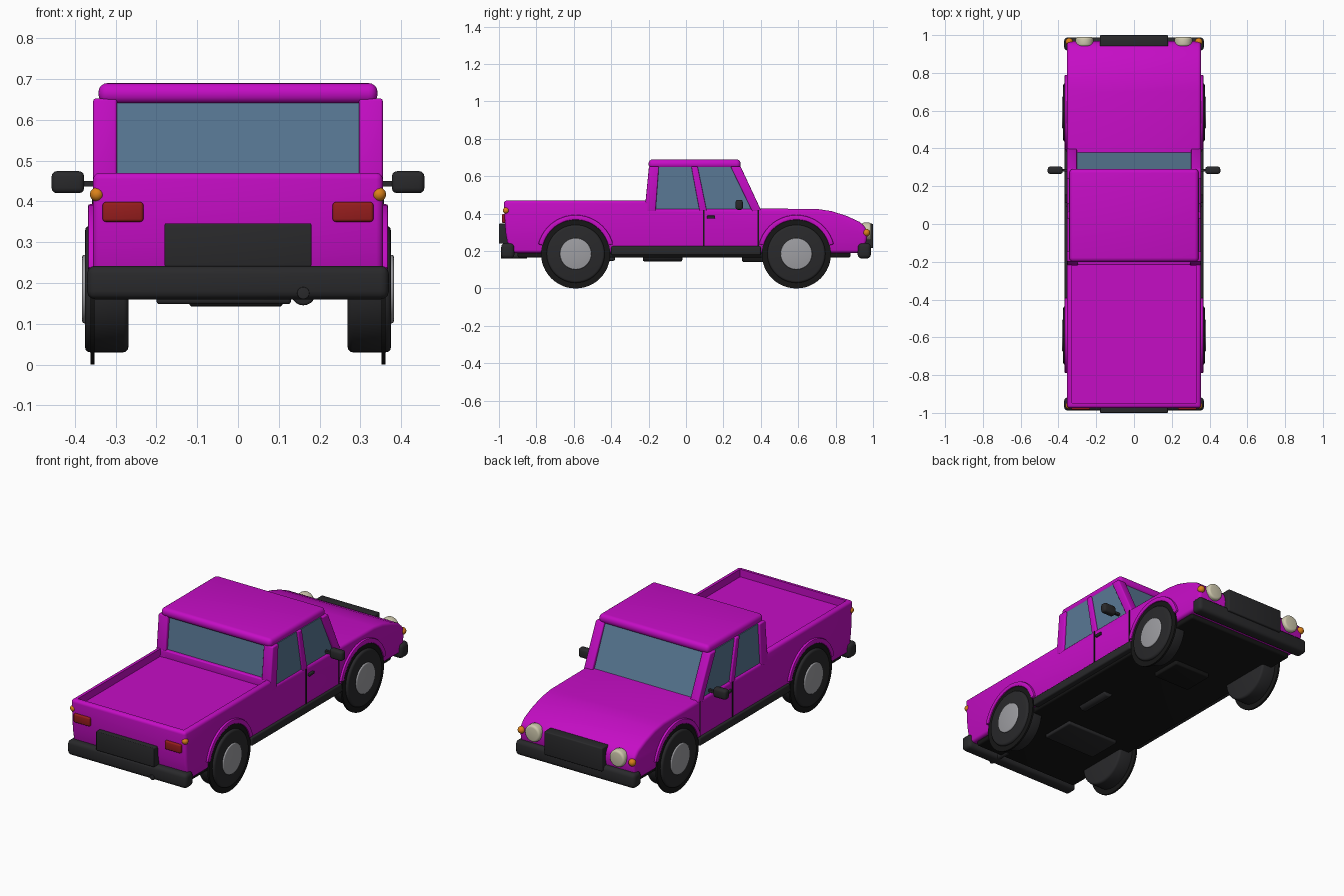
import bpy, bmesh, math
from mathutils import Matrix, Vector

if "Cube" in bpy.data.objects:
    bpy.data.objects.remove(bpy.data.objects["Cube"])


def material(name, rgb):
    m = bpy.data.materials.new(name)
    m.diffuse_color = (*rgb, 1)
    m.use_nodes = True
    m.node_tree.nodes["Principled BSDF"].inputs["Base Color"].default_value = m.diffuse_color
    return m


PAINT = material("paint", (0.56, 0.004, 0.56))
GLASS = material("glass", (0.10, 0.19, 0.30))
DARK = material("dark_trim", (0.022, 0.022, 0.024))
BLACK = material("black", (0.008, 0.008, 0.008))
RED = material("red_lens", (0.30, 0.012, 0.012))
AMBER = material("amber_lens", (0.70, 0.22, 0.01))
CREAM = material("lamp_lens", (0.62, 0.58, 0.42))
METAL = material("hub_metal", (0.34, 0.34, 0.36))


def finish(name, bm, mat, bevel=0.0, segs=3):
    """Round the sharp edges, shade smooth and link the object."""
    bmesh.ops.recalc_face_normals(bm, faces=bm.faces[:])
    if bevel:
        sharp = [e for e in bm.edges if len(e.link_faces) == 2
                 and e.calc_face_angle(0) > math.radians(32)]
        bmesh.ops.bevel(bm, geom=sharp, offset=bevel, segments=segs,
                        profile=0.5, affect='EDGES', clamp_overlap=True)
    me = bpy.data.meshes.new(name)
    bm.to_mesh(me)
    bm.free()
    me.materials.append(mat)
    ob = bpy.data.objects.new(name, me)
    bpy.context.collection.objects.link(ob)
    smooth(ob)
    return ob


def smooth(ob):
    bpy.ops.object.select_all(action='DESELECT')
    ob.select_set(True)
    bpy.context.view_layer.objects.active = ob
    bpy.ops.object.shade_smooth_by_angle(angle=math.radians(35))


def prism(name, pts, x0, x1, mat, bevel=0.0, segs=3):
    """Extrude a side (y, z) profile from x0 to x1."""
    bm = bmesh.new()
    f = bm.faces.new([bm.verts.new((x0, y, z)) for y, z in pts])
    ext = bmesh.ops.extrude_face_region(bm, geom=[f])["geom"]
    bmesh.ops.translate(bm, vec=(x1 - x0, 0, 0),
                        verts=[v for v in ext if isinstance(v, bmesh.types.BMVert)])
    return finish(name, bm, mat, bevel, segs)


def box(name, x, y, z, mat, bevel=0.0, segs=3):
    return prism(name, [(y[0], z[0]), (y[1], z[0]), (y[1], z[1]), (y[0], z[1])],
                 x[0], x[1], mat, bevel, segs)


def rod(name, center, r, length, axis, mat, bevel=0.0, n=40):
    bm = bmesh.new()
    rot = Vector((0, 0, 1)).rotation_difference(Vector(axis)).to_matrix().to_4x4()
    bmesh.ops.create_cone(bm, cap_ends=True, segments=n, radius1=r, radius2=r,
                          depth=length, matrix=Matrix.Translation(center) @ rot)
    return finish(name, bm, mat, bevel)


def ball(name, center, r, mat):
    bm = bmesh.new()
    bmesh.ops.create_uvsphere(bm, u_segments=20, v_segments=12, radius=r,
                              matrix=Matrix.Translation(center))
    return finish(name, bm, mat)


# Body shell with sloping hood, then the load bed is cut out
body = prism("body", [(-0.945, 0.19), (-0.965, 0.30), (-0.975, 0.47), (-0.19, 0.47),
                      (-0.19, 0.425), (0.40, 0.427), (0.70, 0.425), (0.78, 0.413),
                      (0.86, 0.387), (0.93, 0.355), (0.962, 0.325), (0.97, 0.28),
                      (0.95, 0.19)], -0.355, 0.355, PAINT, 0.016)
cutter = box("bed_cutter", (-0.328, 0.328), (-0.948, -0.12), (0.428, 0.60), PAINT)
cutter.hide_render = True
mod = body.modifiers.new("bed", 'BOOLEAN')
mod.operation = 'DIFFERENCE'
mod.solver = 'EXACT'
mod.object = cutter
bpy.context.view_layer.objects.active = body
bpy.ops.object.modifier_apply(modifier="bed")
bpy.data.objects.remove(cutter)
smooth(body)

# Cab: glass core, roof, rear sill
prism("cab_glass", [(-0.205, 0.41), (0.385, 0.41), (0.280, 0.65), (-0.180, 0.65)],
      -0.343, 0.343, GLASS)
box("roof", (-0.342, 0.342), (-0.20, 0.292), (0.640, 0.690), PAINT, 0.022, 4)
box("cab_rear_sill", (-0.34, 0.34), (-0.218, -0.17), (0.41, 0.468), PAINT, 0.006)

# Underside
box("underbody", (-0.335, 0.335), (-0.90, 0.88), (0.165, 0.24), BLACK, 0.01)
box("fuel_tank", (-0.20, 0.13), (-0.58, -0.38), (0.148, 0.18), DARK, 0.008)
box("oil_pan", (-0.12, 0.11), (0.30, 0.48), (0.142, 0.18), BLACK, 0.008)
rod("muffler", (0.16, -0.125, 0.175), 0.03, 0.21, (0, 1, 0), DARK, 0.006, 20)
rod("exhaust_pipe", (0.16, -0.92, 0.175), 0.015, 0.14, (0, 1, 0), DARK, 0.002, 20)

# Bumpers, tailgate panel and grille
box("rear_bumper", (-0.37, 0.37), (-0.988, -0.918), (0.16, 0.242), DARK, 0.02)
box("front_bumper", (-0.37, 0.37), (0.918, 0.988), (0.16, 0.242), DARK, 0.02)
box("tail_panel", (-0.18, 0.18), (-1.0, -0.95), (0.24, 0.346), DARK, 0.004)
box("grille", (-0.18, 0.18), (0.94, 1.0), (0.215, 0.346), DARK, 0.006)

for s, side in ((-1, "left"), (1, "right")):
    # Window pillars
    prism(f"rear_pillar_{side}", [(-0.222, 0.41), (-0.163, 0.41), (-0.145, 0.652),
                                  (-0.198, 0.652)], s * 0.297, s * 0.355, PAINT, 0.006)
    prism(f"middle_pillar_{side}", [(0.073, 0.41), (0.112, 0.41), (0.062, 0.652),
                                    (0.028, 0.652)], s * 0.31, s * 0.354, PAINT, 0.005)
    prism(f"front_pillar_{side}", [(0.355, 0.41), (0.405, 0.41), (0.292, 0.652),
                                   (0.238, 0.652)], s * 0.303, s * 0.355, PAINT, 0.006)
    # Door seams, handle, sill and mirror
    for label, y in (("rear", 0.095), ("front", 0.385)):
        box(f"door_seam_{label}_{side}", (s * 0.34, s * 0.3575), (y - 0.004, y + 0.004),
            (0.225, 0.42), BLACK)
    box(f"door_handle_{side}", (s * 0.345, s * 0.366), (0.112, 0.156), (0.373, 0.389),
        DARK, 0.004)
    box(f"side_sill_{side}", (s * 0.32, s * 0.367), (-0.40, 0.40), (0.178, 0.226), DARK, 0.008)
    box(f"mirror_{side}", (s * 0.377, s * 0.457), (0.265, 0.304), (0.42, 0.474), DARK, 0.013)
    box(f"mirror_arm_{side}", (s * 0.34, s * 0.39), (0.278, 0.292), (0.436, 0.450), DARK)
    # Lamps
    box(f"tail_lamp_{side}", (s * 0.232, s * 0.332), (-0.984, -0.945), (0.35, 0.398), RED, 0.007)
    ball(f"rear_marker_{side}", (s * 0.346, -0.962, 0.417), 0.017, AMBER)
    rod(f"headlamp_{side}", (s * 0.262, 0.965, 0.305), 0.047, 0.05, (0, 1, 0), CREAM, 0.012)
    ball(f"front_marker_{side}", (s * 0.343, 0.965, 0.298), 0.02, AMBER)
    # Wheels, wheel well discs and arches
    for end, y in (("rear", -0.59), ("front", 0.59)):
        tag = f"{end}_{side}"
        rod(f"tyre_{tag}", (s * 0.322, y, 0.185), 0.155, 0.106, (1, 0, 0), DARK, 0.012, 48)
        rod(f"hub_{tag}", (s * 0.36, y, 0.185), 0.084, 0.044, (1, 0, 0), METAL, 0.005)
        rod(f"wheel_well_{tag}", (s * 0.357, y, 0.185), 0.185, 0.010, (1, 0, 0), BLACK, 0, 48)
        lo = math.radians(14)
        arc = [lo + (math.pi - 2 * lo) * i / 20 for i in range(21)]
        ring = [(y + 0.206 * math.cos(a), 0.187 + 0.206 * math.sin(a)) for a in arc]
        ring += [(y + 0.18 * math.cos(a), 0.187 + 0.18 * math.sin(a)) for a in reversed(arc)]
        prism(f"wheel_arch_{tag}", ring, s * 0.335, s * 0.368, PAINT, 0.005, 2)
